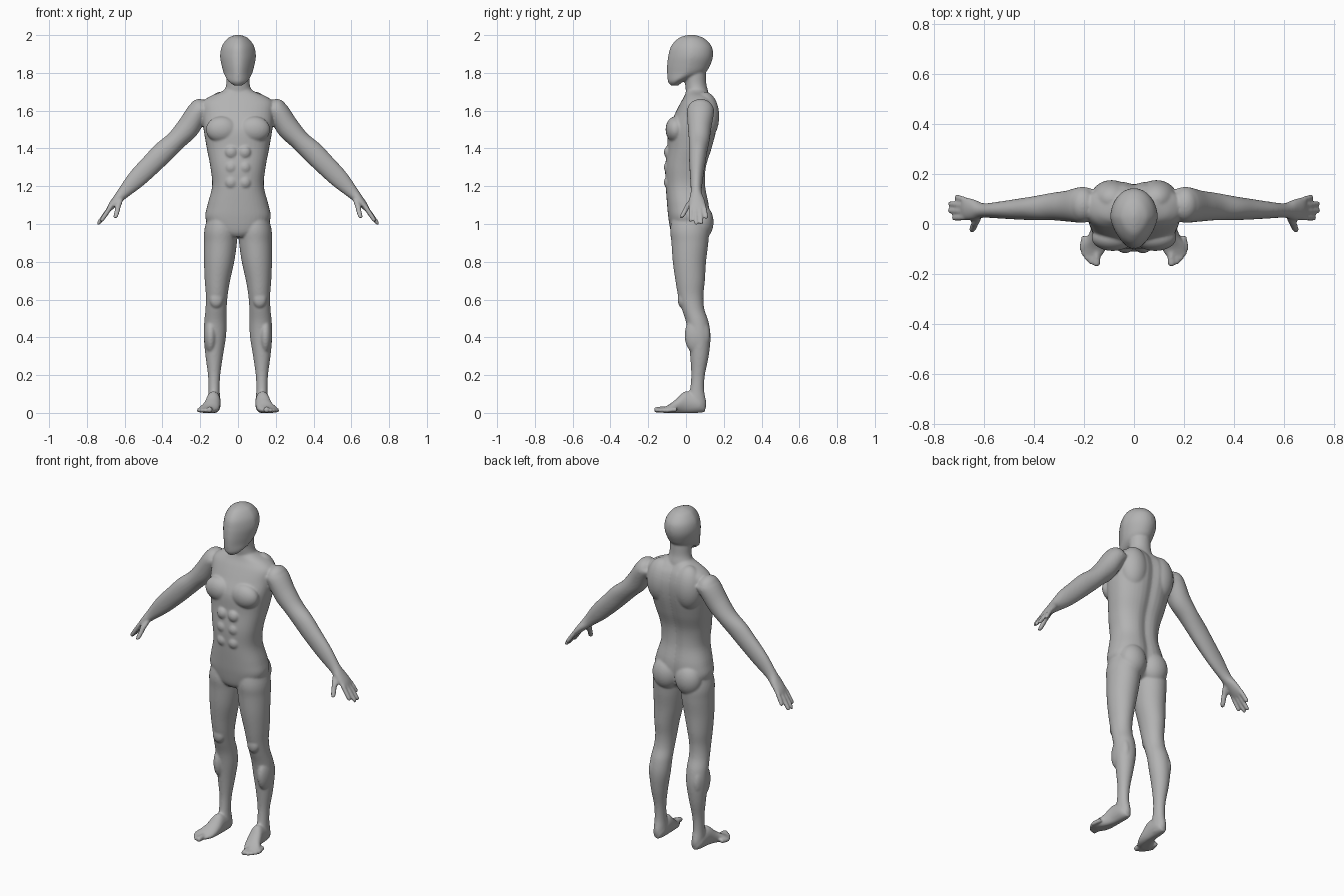
import bpy
import bmesh
from math import cos, sin, pi, exp, copysign
from mathutils import Vector, Matrix

default_cube = bpy.data.objects.get("Cube")
if default_cube:
    bpy.data.objects.remove(default_cube, do_unlink=True)

X, Y, Z = Vector((1, 0, 0)), Vector((0, 1, 0)), Vector((0, 0, 1))
ARM_UP = Vector((.76, 0, .65))
RING = 40
bm = bmesh.new()


def spline(rows, steps=5):
    """Smoothly interpolate a short list of section rows."""
    rows = [Vector(row) for row in rows]
    last = len(rows) - 1
    result = []
    for i in range(last):
        a, b, c, d = rows[max(i - 1, 0)], rows[i], rows[i + 1], rows[min(i + 2, last)]
        for step in range(steps):
            t = step / steps
            result.append((b * 2 + (c - a) * t + (a * 2 - b * 5 + c * 4 - d) * t * t
                           + (b * 3 - a - c * 3 + d) * t * t * t) * .5)
    return result + [rows[last]]


def loft(rows, u=X, v=Y, side=1, power=1.0, taper=0.0, groove=0.0):
    """Skin rounded rings; each row is x, y, z, half size on u, half size on v."""
    rings = []
    for x, y, z, half_u, half_v in spline(rows):
        half_u, half_v = max(half_u, .002), max(half_v, .002)
        ring = []
        for k in range(RING):
            angle = 2 * pi * k / RING
            c, s = cos(angle), sin(angle)
            across = copysign(abs(c) ** power, c) * half_u * (1 - taper * max(0, -s))
            along = copysign(abs(s) ** power, s) * half_v
            if s > 0:
                along -= groove * exp(-(across / .03) ** 2)
            point = Vector((x, y, z)) + u * across + v * along
            ring.append(bm.verts.new((point.x * side, point.y, max(point.z, 0))))
        rings.append(ring)
    faces = [bm.faces.new(rings[0]), bm.faces.new(rings[-1])]
    for lower, upper in zip(rings, rings[1:]):
        for k in range(RING):
            j = (k + 1) % RING
            faces.append(bm.faces.new((lower[k], lower[j], upper[j], upper[k])))
    bmesh.ops.recalc_face_normals(bm, faces=faces)


def upright(rows):
    """Turn z, inner x, outer x, front y, back y into loft rows."""
    return [((inner + outer) / 2, (front + back) / 2, z, (outer - inner) / 2, (back - front) / 2)
            for z, inner, outer, front, back in rows]


def centred(rows):
    """Turn z, half width, front y, back y into loft rows."""
    return upright([(z, -half, half, front, back) for z, half, front, back in rows])


def muscle(centre, size, side):
    x, y, z = centre
    matrix = Matrix.Translation((x * side, y, z)) @ Matrix.Diagonal((*size, 1))
    bmesh.ops.create_uvsphere(bm, u_segments=32, v_segments=20, radius=1, matrix=matrix)


def digit(start, end, radius, u, v, side):
    """A finger or toe with a rounded tip."""
    start, end = Vector(start), Vector(end)
    rows = [(*start.lerp(end, t), radius * r, radius * r)
            for t, r in ((0, 1), (.5, 1), (.85, .9), (.96, .65), (1, .2))]
    loft(rows, u, v, side)


# Torso with a spine groove
loft(centred([
    (.93, .05, -.06, .07), (.96, .13, -.08, .11), (1.03, .172, -.093, .125),
    (1.1, .162, -.1, .125), (1.2, .137, -.107, .107), (1.3, .146, -.11, .11),
    (1.4, .165, -.1, .14), (1.5, .182, -.095, .165), (1.58, .19, -.06, .172),
    (1.64, .19, -.03, .16), (1.675, .15, -.01, .14), (1.7, .09, 0, .12), (1.72, .06, .01, .1),
]), power=.85, groove=.014)

# Neck
loft(centred([(1.6, .08, 0, .13), (1.69, .075, 0, .12), (1.74, .062, -.005, .108),
              (1.8, .06, -.01, .105), (1.86, .05, 0, .1)]))

# Head, egg shaped and narrow at the face
loft(centred([
    (1.732, .02, -.08, -.04), (1.75, .045, -.094, -.02), (1.77, .062, -.098, .03),
    (1.8, .076, -.1, .1), (1.84, .087, -.1, .128), (1.89, .095, -.094, .143),
    (1.94, .086, -.08, .136), (1.98, .058, -.045, .1), (1.996, .028, -.01, .065),
    (2.002, .005, .02, .04),
]), taper=.25)

leg = upright([
    (1.1, .03, .14, -.06, .09), (.98, .005, .176, -.083, .12), (.9, .006, .18, -.077, .118),
    (.8, .02, .18, -.07, .106), (.7, .042, .176, -.056, .1), (.62, .055, .17, -.042, .092),
    (.55, .06, .172, -.022, .097), (.48, .06, .179, 0, .12), (.4, .064, .181, .012, .13),
    (.3, .08, .172, .022, .12), (.2, .094, .159, .028, .1), (.12, .097, .157, .02, .096),
    (.05, .092, .16, 0, .108), (.01, .1, .15, .01, .1),
])

foot = [(.125, .1, .03, .02, .025), (.127, .07, .045, .035, .045), (.13, 0, .055, .038, .06),
        (.14, -.05, .035, .045, .04), (.157, -.09, .02, .052, .024), (.166, -.125, .014, .04, .013)]

toes = [(.15, -.17, .016), (.173, -.162, .012), (.189, -.147, .012),
        (.202, -.128, .012), (.21, -.108, .012)]

arm = [(.16, .075, 1.61, .06, .05), (.205, .077, 1.6, .072, .058), (.265, .072, 1.51, .062, .061),
       (.325, .07, 1.445, .055, .054), (.393, .064, 1.383, .048, .058),
       (.45, .06, 1.325, .043, .056), (.535, .056, 1.24, .034, .05),
       (.602, .054, 1.17, .029, .034), (.638, .057, 1.132, .04, .025),
       (.668, .061, 1.098, .045, .019), (.685, .061, 1.076, .042, .013)]

fingers = [((.675, .096, 1.09), (.715, .108, 1.028)), ((.675, .073, 1.09), (.742, .082, .998)),
           ((.675, .05, 1.09), (.744, .054, .996)), ((.675, .027, 1.09), (.727, .024, 1.012))]

muscles = [
    ((.085, -.055, 1.5), (.085, .053, .07)),     # chest
    ((.09, .1, 1.57), (.085, .076, .13)),        # shoulder blade
    ((.205, .077, 1.6), (.056, .07, .062)),      # shoulder cap
    ((.075, .078, 1.01), (.08, .068, .095)),     # buttock
    ((.115, -.02, .6), (.036, .024, .045)),      # kneecap
    ((.145, .06, .41), (.036, .068, .1)),        # calf
]
muscles += [((.036, -.09, z), (.034, .027, .036)) for z in (1.22, 1.3, 1.38)]  # stomach

for side in (1, -1):
    # Legs, feet and toes
    loft(leg, side=side)
    loft(foot, X, Z, side)
    for x, y, radius in toes:
        digit((x * .8 + .03, y + .06, .018), (x, y, radius), radius, X, Z, side)
    # Arms, hands, fingers and thumbs
    loft(arm, Y, ARM_UP, side)
    for base, tip in fingers:
        digit(base, tip, .0125, Y, ARM_UP, side)
    digit((.625, .035, 1.13), (.64, 0, 1.08), .018, X, Y, side)
    digit((.632, .012, 1.1), (.65, -.027, 1.03), .0145, X, Y, side)
    for centre, size in muscles:
        muscle(centre, size, side)

mesh = bpy.data.meshes.new("body")
bm.to_mesh(mesh)
bm.free()
body = bpy.data.objects.new("body", mesh)
bpy.context.collection.objects.link(body)

# Plain grey skin
skin = bpy.data.materials.new("grey skin")
skin.use_nodes = True
grey = (.45, .45, .45, 1)
skin.diffuse_color = grey
skin.node_tree.nodes["Principled BSDF"].inputs["Base Color"].default_value = grey
mesh.materials.append(skin)

# Fuse the parts into one continuous skin and soften the joins
fuse = body.modifiers.new("fuse", 'REMESH')
fuse.mode = 'VOXEL'
fuse.voxel_size = .0055
fuse.use_smooth_shade = True
soften = body.modifiers.new("soften", 'SMOOTH')
soften.factor = .5
soften.iterations = 9
bpy.context.view_layer.objects.active = body
body.select_set(True)
for modifier in (fuse, soften):
    bpy.ops.object.modifier_apply(modifier=modifier.name)
bpy.ops.object.shade_smooth()
